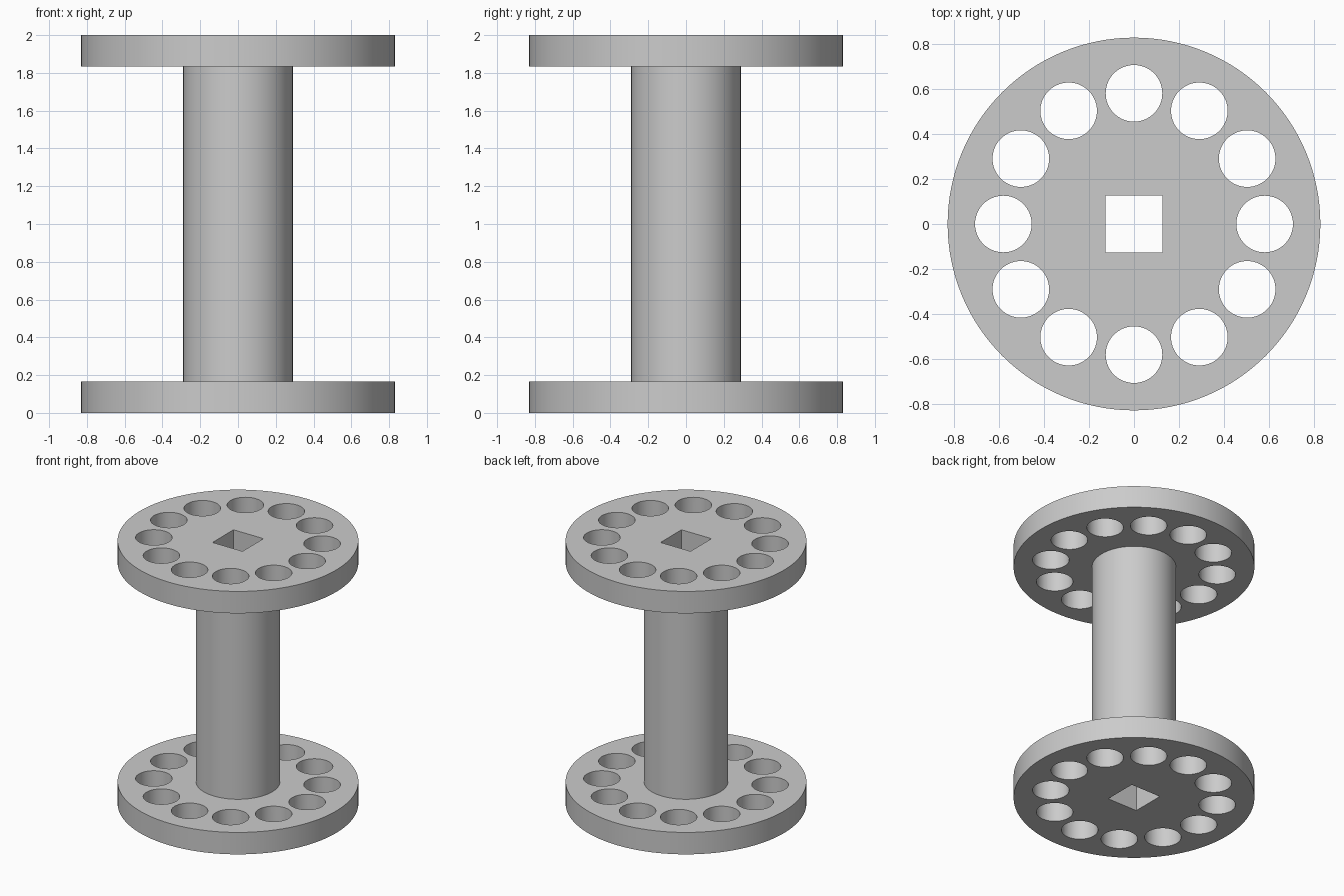
import bpy, bmesh, math
from mathutils import Matrix

if "Cube" in bpy.data.objects:
    bpy.data.objects.remove(bpy.data.objects["Cube"])

HEIGHT, FLANGE_R, FLANGE_T, CORE_R = 2.0, 0.83, 0.167, 0.29
HOLES, HOLE_RING, HOLE_R, BORE = 12, 0.582, 0.126, 0.252
SEGMENTS = 128

grey = bpy.data.materials.new("light grey")
grey.use_nodes = True
colour = (0.6, 0.6, 0.6, 1)
grey.diffuse_color = colour
grey.node_tree.nodes["Principled BSDF"].inputs["Base Color"].default_value = colour


def make_object(name, bm):
    bmesh.ops.recalc_face_normals(bm, faces=bm.faces)
    mesh = bpy.data.meshes.new(name)
    bm.to_mesh(mesh)
    bm.free()
    mesh.materials.append(grey)
    obj = bpy.data.objects.new(name, mesh)
    bpy.context.collection.objects.link(obj)
    return obj


# Spool body: stepped profile swept round as stacked rings
profile = [(FLANGE_R, 0), (FLANGE_R, FLANGE_T), (CORE_R, FLANGE_T),
           (CORE_R, HEIGHT - FLANGE_T), (FLANGE_R, HEIGHT - FLANGE_T), (FLANGE_R, HEIGHT)]
bm = bmesh.new()
rings = []
for r, z in profile:
    angles = [math.tau * i / SEGMENTS for i in range(SEGMENTS)]
    rings.append([bm.verts.new((r * math.cos(a), r * math.sin(a), z)) for a in angles])
for low, high in zip(rings, rings[1:]):
    for i in range(SEGMENTS):
        j = (i + 1) % SEGMENTS
        bm.faces.new((low[i], low[j], high[j], high[i]))
bm.faces.new(rings[0])
bm.faces.new(rings[-1])
spool = make_object("spool", bm)

# Cutter: ring of round holes and the square centre bore
bm = bmesh.new()
middle = Matrix.Translation((0, 0, HEIGHT / 2))
for i in range(HOLES):
    place = Matrix.Rotation(math.tau * i / HOLES, 4, "Z") @ Matrix.Translation((HOLE_RING, 0, 0))
    bmesh.ops.create_cone(bm, cap_ends=True, segments=64, radius1=HOLE_R, radius2=HOLE_R,
                          depth=HEIGHT + 1, matrix=middle @ place)
bmesh.ops.create_cube(bm, size=1, matrix=middle @ Matrix.Diagonal((BORE, BORE, HEIGHT + 1, 1)))
cutter = make_object("hole_cutter", bm)
cutter.hide_render = True

# Cut the holes through both flanges and the core
cut = spool.modifiers.new("holes", "BOOLEAN")
cut.operation = "DIFFERENCE"
cut.solver = "EXACT"
cut.object = cutter
bpy.ops.object.select_all(action="DESELECT")
bpy.context.view_layer.objects.active = spool
spool.select_set(True)
bpy.ops.object.modifier_apply(modifier=cut.name)
bpy.data.objects.remove(cutter)
bpy.ops.object.shade_smooth_by_angle(angle=math.radians(30))
